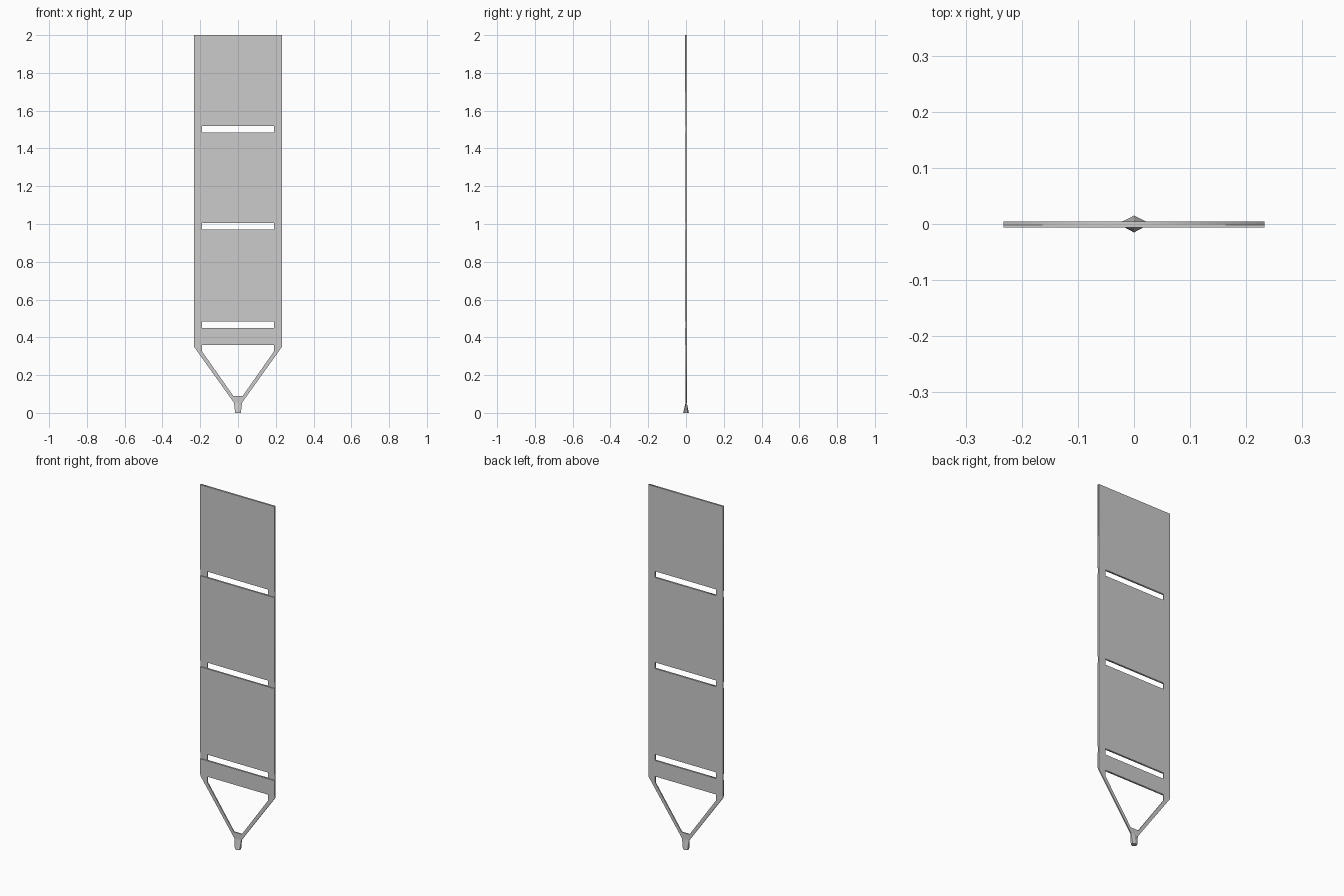
import bpy, bmesh, math

if "Cube" in bpy.data.objects:
    bpy.data.objects.remove(bpy.data.objects["Cube"])

W, IN = 0.233, 0.19                       # half widths: board, cut-outs
SLOTS = [(0.45, 0.485), (0.97, 1.005), (1.485, 1.52)]
Y_BACK, Y_MID, Y_FRONT = 0.0042, -0.002, -0.0062


def box(name, z0, z1, y0, y1):
    bm = bmesh.new()
    bmesh.ops.create_cube(bm, size=1)
    for v in bm.verts:
        v.co = (v.co.x * 2 * W, (y0 + y1) / 2 + v.co.y * abs(y1 - y0), (z0 + z1) / 2 + v.co.z * (z1 - z0))
    me = bpy.data.meshes.new(name)
    bm.to_mesh(me)
    bm.free()
    ob = bpy.data.objects.new(name, me)
    bpy.context.collection.objects.link(ob)


def mirrored(half):
    # Complete a right-hand outline with its mirror image
    return half + [(-x, z) for x, z in reversed(half)]


# Back frame: one flat sheet with slots, triangular opening and two arms
outline = mirrored([(0.022, 0.055), (W, 0.35), (W, 2.0)])
opening = mirrored([(0.025, 0.09), (IN, 0.325), (IN, 0.36)])
loops = [outline, opening] + [mirrored([(IN, a), (IN, b)]) for a, b in SLOTS]
cu = bpy.data.curves.new("back_frame", 'CURVE')
cu.dimensions = '2D'
cu.fill_mode = 'BOTH'
cu.extrude = (Y_BACK - Y_MID) / 2
for pts in loops:
    sp = cu.splines.new('POLY')
    sp.points.add(len(pts) - 1)
    for p, (x, z) in zip(sp.points, pts):
        p.co = (x, z, 0, 1)
    sp.use_cyclic_u = True
frame = bpy.data.objects.new("back_frame", cu)
bpy.context.collection.objects.link(frame)
frame.rotation_euler.x = math.pi / 2
frame.location.y = (Y_BACK + Y_MID) / 2
bpy.context.view_layer.objects.active = frame
frame.select_set(True)
bpy.ops.object.convert(target='MESH')

# Front panels between the slots
edges = [0.36] + [z for s in SLOTS for z in s] + [2.0]
for i in range(0, len(edges), 2):
    box(f"front_panel_{i // 2 + 1}", edges[i], edges[i + 1], Y_FRONT, Y_MID)

# Flared foot: flat strip at the top widening to a lens section at the ground
top = [(0.022, Y_MID), (0.022, Y_BACK), (0, Y_BACK), (-0.022, Y_BACK), (-0.022, Y_MID), (0, Y_MID)]
bottom = [(0.015, -0.007), (0.015, 0.007), (0, 0.015), (-0.015, 0.007), (-0.015, -0.007), (0, -0.015)]
bm = bmesh.new()
a = [bm.verts.new((x, y, 0.055)) for x, y in top]
b = [bm.verts.new((x, y, 0)) for x, y in bottom]
bm.faces.new(a)
bm.faces.new(b[::-1])
for i in range(6):
    j = (i + 1) % 6
    bm.faces.new((a[i], b[i], b[j], a[j]))
bmesh.ops.recalc_face_normals(bm, faces=bm.faces)
me = bpy.data.meshes.new("foot")
bm.to_mesh(me)
bm.free()
bpy.context.collection.objects.link(bpy.data.objects.new("foot", me))
